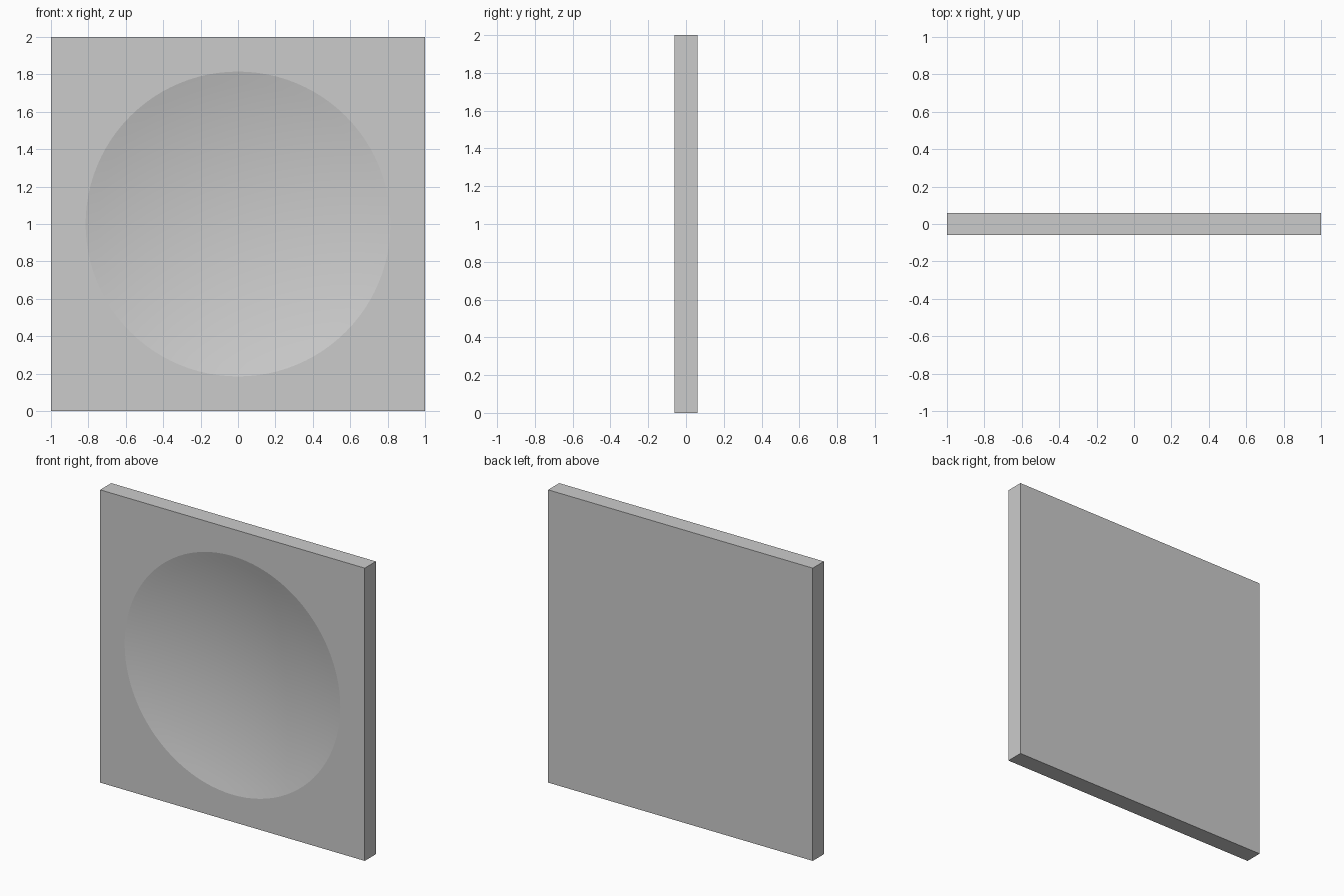
import bpy, bmesh, math

if "Cube" in bpy.data.objects:
    bpy.data.objects.remove(bpy.data.objects["Cube"])

HALF, T, CZ = 1.0, 0.06, 1.0      # half width, half thickness, centre height
RIM, DEPTH = 0.815, 0.105         # dish rim radius and depth
SEG, RINGS = 96, 12
SPHERE = (RIM ** 2 + DEPTH ** 2) / (2 * DEPTH)

bm = bmesh.new()


def loop(y, radius=None):
    """Circle of given radius, or the plate's square outline if none."""
    verts = []
    for i in range(SEG):
        a = 2 * math.pi * i / SEG
        c, s = math.cos(a), math.sin(a)
        r = radius if radius else HALF / max(abs(c), abs(s))
        verts.append(bm.verts.new((r * c, y, CZ + r * s)))
    return verts


# Shallow spherical dish from the centre outwards
loops = []
arc = math.asin(RIM / SPHERE)
for k in range(1, RINGS + 1):
    t = arc * k / RINGS
    loops.append(loop(-T + DEPTH - SPHERE * (1 - math.cos(t)), SPHERE * math.sin(t)))
# Square plate: front outline and back outline
loops += [loop(-T), loop(T)]

centre = bm.verts.new((0, -T + DEPTH, CZ))
for i in range(SEG):
    j = (i + 1) % SEG
    bm.faces.new((centre, loops[0][i], loops[0][j]))
    for a, b in zip(loops, loops[1:]):
        bm.faces.new((a[i], b[i], b[j], a[j]))
bm.faces.new(loops[-1])
bmesh.ops.recalc_face_normals(bm, faces=bm.faces[:])

mesh = bpy.data.meshes.new("dished_plate")
bm.to_mesh(mesh)
bm.free()
plate = bpy.data.objects.new("dished_plate", mesh)
bpy.context.collection.objects.link(plate)

# Smooth dish, crisp rim and plate edges
bpy.context.view_layer.objects.active = plate
plate.select_set(True)
bpy.ops.object.shade_smooth_by_angle(angle=math.radians(8))
